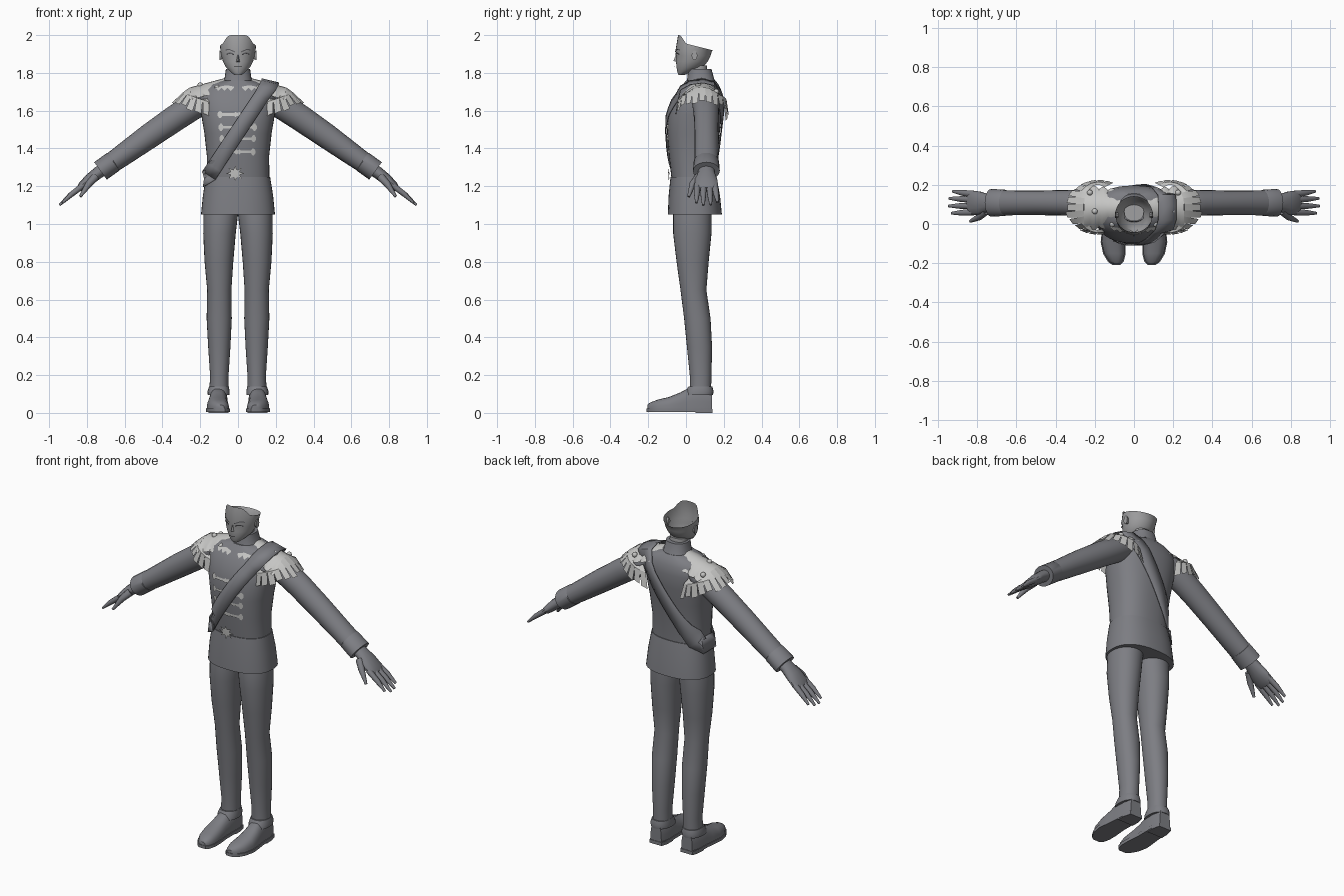
import bpy, bmesh, math
from mathutils import Vector

if "Cube" in bpy.data.objects:
    bpy.data.objects.remove(bpy.data.objects["Cube"])


def material(name, r, g, b):
    m = bpy.data.materials.new(name)
    m.diffuse_color = (r, g, b, 1)
    m.use_nodes = True
    m.node_tree.nodes["Principled BSDF"].inputs["Base Color"].default_value = m.diffuse_color
    return m


CLOTH = material("grey cloth", 0.205, 0.208, 0.228)
TRIM = material("pale trim", 0.56, 0.56, 0.55)
SKIN = material("grey skin", 0.35, 0.35, 0.357)
DARK = material("dark lines", 0.11, 0.11, 0.12)


def make(name, verts, faces, mat, mirror=False, solid=0, angle=40):
    me = bpy.data.meshes.new(name)
    me.from_pydata([tuple(v) for v in verts], [], faces)
    bm = bmesh.new()
    bm.from_mesh(me)
    bmesh.ops.recalc_face_normals(bm, faces=bm.faces)
    bm.to_mesh(me)
    bm.free()
    me.materials.append(mat)
    ob = bpy.data.objects.new(name, me)
    bpy.context.collection.objects.link(ob)
    bpy.ops.object.select_all(action='DESELECT')
    ob.select_set(True)
    bpy.context.view_layer.objects.active = ob
    bpy.ops.object.shade_smooth_by_angle(angle=math.radians(angle))
    if solid:
        ob.modifiers.new("thickness", 'SOLIDIFY').thickness = solid
    if mirror:
        ob.modifiers.new("mirror", 'MIRROR').use_mirror_merge = False
    return ob


def loft(name, rings, mat, caps=(True, True), **kw):
    n = len(rings[0])
    verts = [v for r in rings for v in r]
    faces = [(i * n + j, i * n + (j + 1) % n, (i + 1) * n + (j + 1) % n, (i + 1) * n + j)
             for i in range(len(rings) - 1) for j in range(n)]
    if caps[0]:
        faces.append(tuple(range(n)))
    if caps[1]:
        faces.append(tuple(range(len(verts) - n, len(verts))))
    return make(name, verts, faces, mat, **kw)


def grid(name, rows, mat, **kw):
    n = len(rows[0])
    faces = [(i * n + j, i * n + j + 1, (i + 1) * n + j + 1, (i + 1) * n + j)
             for i in range(len(rows) - 1) for j in range(n - 1)]
    return make(name, [v for r in rows for v in r], faces, mat, **kw)


def spow(c, p):
    return math.copysign(abs(c) ** p, c)


def oval(z, x0, x1, yf, yb, n=2.3, seg=28):
    """Horizontal rounded ring."""
    out = []
    for i in range(seg):
        a = 2 * math.pi * i / seg
        out.append(Vector(((x0 + x1) / 2 + (x1 - x0) / 2 * spow(math.cos(a), 2 / n),
                           (yf + yb) / 2 + (yb - yf) / 2 * spow(math.sin(a), 2 / n), z)))
    return out


def tube(points, radii, seg=14):
    """Rings round a path, radii = (in plane, along y)."""
    rings = []
    for i, p in enumerate(points):
        d = (Vector(points[min(i + 1, len(points) - 1)]) - Vector(points[max(i - 1, 0)])).normalized()
        v = (Vector((0, 1, 0)) - d * d.y).normalized()
        u = d.cross(v)
        rings.append([Vector(p) + u * radii[i][0] * math.cos(2 * math.pi * k / seg)
                      + v * radii[i][1] * math.sin(2 * math.pi * k / seg) for k in range(seg)])
    return rings


# Jacket profile: height, half width, front, back
TORSO = [(1.05, .192, -.092, .186), (1.15, .182, -.088, .176), (1.25, .166, -.078, .158),
         (1.36, .165, -.09, .163), (1.48, .178, -.1, .178), (1.58, .195, -.097, .19),
         (1.66, .203, -.07, .196), (1.71, .188, -.04, .186), (1.74, .14, -.015, .172), (1.76, .08, 0, .155)]


def surf(x, z, front=True, off=.006):
    """Point on the jacket at x, z."""
    z0 = min(max(z, TORSO[0][0]), TORSO[-1][0])
    for a, b in zip(TORSO, TORSO[1:]):
        if a[0] <= z0 <= b[0]:
            t = (z0 - a[0]) / (b[0] - a[0])
            hx, yf, yb = (a[k] + (b[k] - a[k]) * t for k in (1, 2, 3))
            break
    s = (1 - min(abs(x) / hx, .985) ** 2.4) ** (1 / 2.4)
    h = (yb - yf) / 2 * s + off
    return Vector((x, (yf + yb) / 2 + (-h if front else h), z))


# Jacket body, skirt and collar
loft("jacket_body", [oval(z, -h, h, f, b, 2.4, 40) for z, h, f, b in TORSO[2:]], CLOTH)
loft("jacket_skirt", [oval(z, -h - .004, h + .004, f - .004, b + .004, 2.4, 40) for z, h, f, b in TORSO[:3]], CLOTH)
loft("collar", [oval(1.735, -.09, .09, -.004, .168), oval(1.765, -.072, .072, .006, .15),
                oval(1.82, -.064, .064, .012, .135)], CLOTH)
loft("neck", [oval(1.78, -.05, .05, .02, .115), oval(1.84, -.05, .05, .015, .11)], SKIN)

# Trousers
LEG = [(1.11, .0, .175, -.06, .135), (1.05, .0, .183, -.068, .136), (.95, .012, .184, -.068, .135),
       (.8, .025, .177, -.05, .12), (.65, .035, .163, -.029, .108), (.5, .033, .166, -.01, .13),
       (.35, .04, .158, .005, .138), (.2, .05, .148, .02, .135), (.1, .05, .152, .02, .132)]
loft("trouser_leg", [oval(*s, n=2.1) for s in LEG], CLOTH, mirror=True)

# Shoes: upper, sole, heel and ankle band
SHOE = [(-.205, .09, .018, .042), (-.19, .093, .036, .055), (-.15, .1, .053, .07), (-.09, .107, .059, .084),
        (-.03, .107, .053, .108), (.02, .104, .05, .135), (.09, .102, .049, .138), (.138, .102, .036, .128)]
loft("shoe_upper", [[Vector((cx + w * spow(math.cos(a), .75), y, .018 + (t - .018) * max(0, math.sin(a)) ** .75))
                     for a in [math.pi * k / 12 for k in range(13)]] for y, cx, w, t in SHOE], CLOTH, mirror=True)


def plan(name, sections, z0, z1, mat):
    ring = [(cx + w, y) for y, cx, w in sections] + [(cx - w, y) for y, cx, w in reversed(sections)]
    loft(name, [[Vector((x, y, z)) for x, y in ring] for z in (z0, z1)], mat, mirror=True)


plan("shoe_sole", [(y - .003, c, w + .004) for y, c, w, t in SHOE], .006, .024, CLOTH)
plan("shoe_heel", [(.05, .103, .052), (.1, .102, .051), (.141, .102, .04)], 0, .02, CLOTH)
loft("ankle_band", [oval(.095, .045, .16, -.008, .143), oval(.115, .044, .161, -.002, .146),
                    oval(.14, .049, .153, .013, .139)], CLOTH, mirror=True)

# Sleeves and cuffs
loft("sleeve", tube([(.14, .1, 1.675), (.2, .105, 1.645), (.33, .108, 1.562), (.47, .108, 1.465), (.6, .108, 1.372),
                     (.71, .108, 1.294)],
                    [(.055, .07), (.07, .073), (.07, .066), (.066, .063), (.059, .063), (.052, .065)], 20),
     CLOTH, mirror=True)
loft("cuff", tube([(.655, .108, 1.333), (.66, .108, 1.33), (.728, .108, 1.281)],
                  [(.052, .061), (.057, .067), (.057, .071)], 20), CLOTH, mirror=True)

# Hands
loft("palm", tube([(.70, .108, 1.30), (.745, .108, 1.268), (.785, .106, 1.236), (.825, .108, 1.2), (.845, .108, 1.183)],
                  [(.033, .042), (.032, .045), (.03, .06), (.024, .064), (.014, .06)]), CLOTH, mirror=True)
for i, (y0, y1, reach) in enumerate([(.06, .055, .93), (.092, .092, .945), (.124, .131, .942), (.152, .167, .925)]):
    m = (.83 + reach) / 2
    loft("finger_%d" % (i + 1),
         tube([(.82, y0, 1.204), (m, (y0 + y1) / 2, 1.205 - (m - .82) * .78), (reach, y1, 1.2 - (reach - .82) * .8)],
              [(.016, .018), (.014, .015), (.006, .007)], 10), CLOTH, mirror=True)
loft("thumb", tube([(.755, .065, 1.25), (.79, .035, 1.212), (.835, .014, 1.145)],
                   [(.022, .02), (.018, .017), (.007, .008)], 10), CLOTH, mirror=True)


# Open-topped head with a rim that rises at the forehead
def rim(y):
    if y < -.03:
        return 2.0
    return 2.0 - (y + .03) * 1.5 if y < 0 else 1.955 - y * .25


HEAD = [(1.79, .02, -.04, -.005), (1.805, .04, -.046, .03), (1.83, .064, -.05, .09), (1.86, .08, -.053, .115),
        (1.89, .088, -.05, .13), (1.915, .093, -.056, .137)]
rings = [oval(z, -h, h, f, b, 2.0, 32) for z, h, f, b in HEAD]
top = oval(1.95, -.095, .095, -.042, .142, 2.0, 32)
for v in top:
    v.z = rim(v.y)
loft("head", rings + [top], SKIN, caps=(True, False))
make("nose", [(0, -.052, 1.9), (-.012, -.048, 1.857), (.012, -.048, 1.857), (0, -.066, 1.864)],
     [(0, 1, 3), (0, 3, 2), (1, 2, 3), (0, 2, 1)], SKIN)
loft("ear", [[Vector((x, .045 + r * math.cos(a) * .6, 1.893 + r * math.sin(a)))
              for a in [math.pi * k / 5 for k in range(10)]] for x, r in ((.08, .02), (.098, .026))],
     SKIN, mirror=True)


def face_strip(name, pts, h):
    """Thin dark strip following the curve of the face."""
    rows = []
    for x, z in pts:
        y = .04 - .1 * math.sqrt(1 - (x / .093) ** 2)
        rows.append([(x, y, z - h), (x, y, z + h)])
    grid(name, rows, DARK, mirror=True)


face_strip("eyebrow", [(.015, 1.91), (.03, 1.917), (.048, 1.925), (.066, 1.921)], .0028)
face_strip("eye", [(.02, 1.896), (.032, 1.903), (.048, 1.904), (.062, 1.899)], .0035)
face_strip("mouth", [(0, 1.832), (.01, 1.833), (.02, 1.833)], .0015)

# Front braid bars with looped ends
for i, (z, x0, x1) in enumerate([(1.58, -.108, .1), (1.512, -.103, .1), (1.452, -.098, .095), (1.382, -.093, .092)]):
    rows = []
    for k in range(25):
        x = x0 + (x1 - x0) * k / 24
        h = .019 if k in (1, 2, 22, 23) else (.014 if k in (11, 13) else .007)
        rows.append([surf(x, z - h), surf(x, z + h)])
    grid("braid_bar_%d" % (i + 1), rows, TRIM)

# Waist clasp with pointed rays
clasp = [surf(-.015, 1.268, off=.014)]
for k in range(16):
    r = .05 if k % 2 == 0 else .025
    a = math.pi * k / 8
    clasp.append(surf(-.015 + r * math.cos(a), 1.268 + r * .8 * math.sin(a), off=.012))
make("waist_clasp", clasp, [(0, k + 1, (k + 1) % 16 + 1) for k in range(16)], TRIM)

# Shoulder boards with scalloped edges
rows = []
for i in range(13):
    x = .072 + .183 * i / 12
    half = .095 + .022 * i / 12 - (.012 if i % 3 == 1 else 0)
    rows.append([(x, .082 + half * v, 1.772 - (x - .072) * .27 - .066 * v * v)
                 for v in [-1 + k / 5 for k in range(11)]])
grid("shoulder_board", rows, TRIM, mirror=True)
# Scalloped trim below the collar
rows = []
for k in range(13):
    x = .022 + .1 * k / 12
    rows.append([surf(x, 1.713 + .008 * math.cos(k * 1.6)), surf(x, 1.735 - .012 * abs(x - .06) / .06)])
grid("chest_trim", rows, TRIM, mirror=True)

# Fringe: broad strips split by narrow gaps at the lower end
COUNT = 15
verts, faces = [], []
for i in range(COUNT):
    mid, step = math.radians(-118 + 236 * (i + .5) / COUNT), math.radians(236 / COUNT)
    cut = .012 * ((i * 2) % 3) / 2
    for ang in (mid - step / 2, mid + step / 2):
        c, s = math.cos(ang), math.sin(ang)
        verts.append((.185 + .072 * c, .085 + .115 * s, 1.724 - .064 * s * s))
        verts.append((.18 + .115 * c, .085 + .13 * s, 1.655 + .04 * c))
    for d in (-.4, .4):
        c, s = math.cos(mid + d * step), math.sin(mid + d * step)
        verts.append((.18 + (.172 - cut) * c, .085 + .14 * s, 1.572 + .07 * c + cut))
    b = i * 6
    faces += [(b, b + 2, b + 3, b + 1), (b + 1, b + 3, b + 5, b + 4)]
make("shoulder_fringe", verts, faces, TRIM, mirror=True, angle=25)
# Shoulder studs
for i, (x, y, z) in enumerate([(.2, .065, 1.735), (.225, .16, 1.7), (.11, .0, 1.722)]):
    bpy.ops.mesh.primitive_uv_sphere_add(segments=12, ring_count=8, radius=.015, location=(0, 0, 0))
    ob = bpy.context.object
    ob.name = "shoulder_stud_%d" % (i + 1)
    for v in ob.data.vertices:
        v.co += Vector((x, y, z))
    ob.data.materials.append(TRIM)
    bpy.ops.object.shade_smooth()
    ob.modifiers.new("mirror", 'MIRROR').use_mirror_merge = False

# Diagonal sash running round the torso
W = Vector((.034, 0, -.022))
EDGES = (-1, 0, 1)


def sash_run(front):
    run = []
    for x in [-.155 + .28 * k / 10 for k in range(11)]:
        p = Vector((x, 0, 1.49 + 1.5 * x))
        run.append([surf((p + W * t).x, (p + W * t).z, front, .011) for t in EDGES])
    return run


rows = sash_run(True)
for x, y, z in ((.155, -.03, 1.722), (.17, .02, 1.75), (.172, .09, 1.76), (.168, .15, 1.745)):
    rows.append([Vector((x + .046 * t, y, z - .011 * t)) for t in EDGES])
rows += sash_run(False)[::-1]
for y in (.1, .04, -.02):
    rows.append([Vector((-.18 - .006 * t, y, 1.24 - .044 * t)) for t in EDGES])
rows.append(rows[0])
grid("sash", rows, CLOTH, solid=.004)
